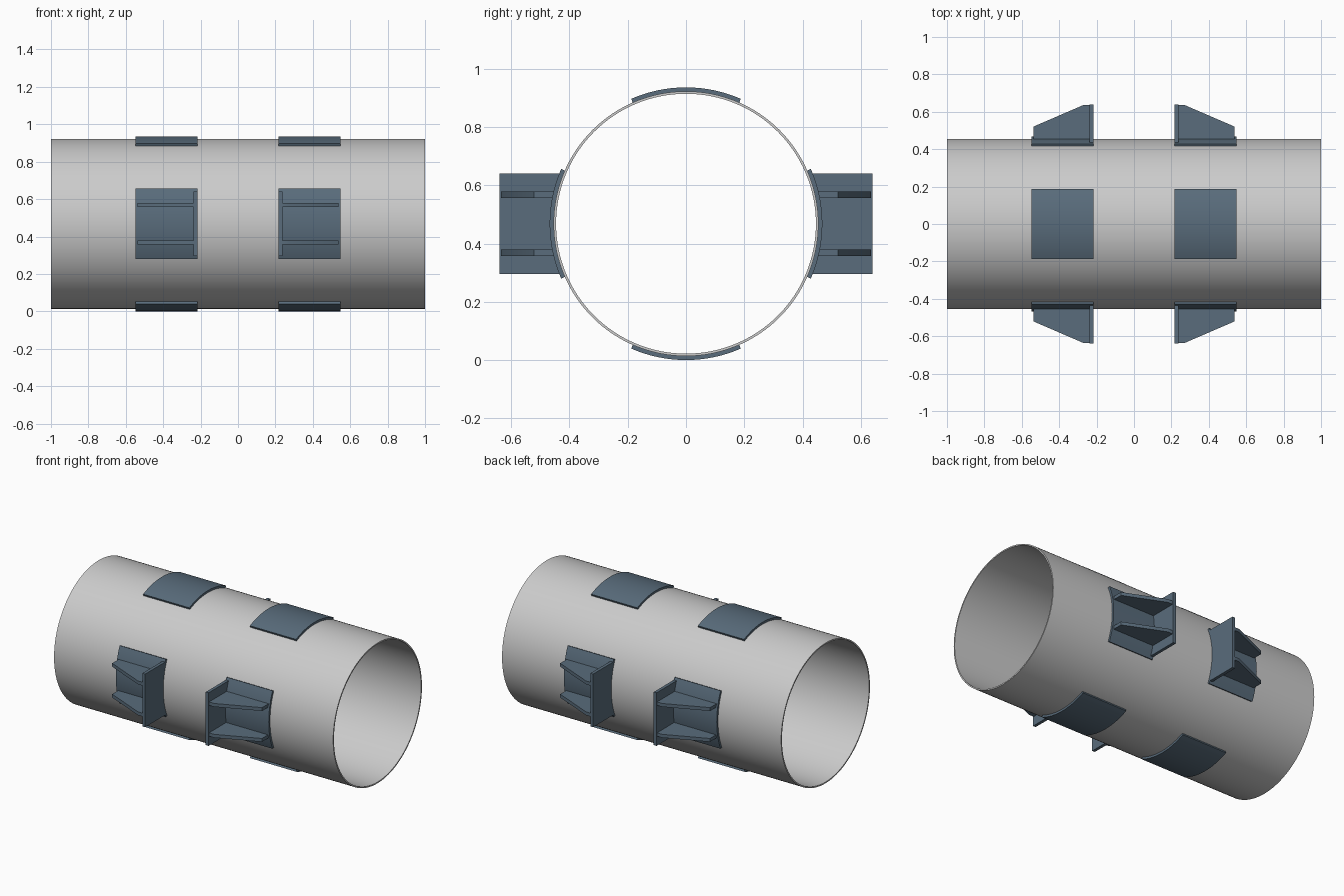
import bpy, bmesh
from math import sin, cos, sqrt, radians, pi
from mathutils import Vector

if "Cube" in bpy.data.objects:
    bpy.data.objects.remove(bpy.data.objects["Cube"])

AXIS_Z = 0.468            # height of the pipe axis; parts are modelled around it
R_PIPE, R_BORE, R_PAD = 0.4545, 0.446, 0.468
X_IN, X_OUT = 0.217, 0.548

steel = bpy.data.materials.new("blue_steel")
steel.diffuse_color = (0.10, 0.15, 0.20, 1)
steel.use_nodes = True
steel.node_tree.nodes["Principled BSDF"].inputs["Base Color"].default_value = steel.diffuse_color


def prism(name, outline, offset, mirror=(False, False, False), material=steel):
    """Extrude a planar outline by offset and mirror it about the pipe axis."""
    bm = bmesh.new()
    face = bm.faces.new([bm.verts.new(p) for p in outline])
    ext = bmesh.ops.extrude_face_region(bm, geom=[face], use_keep_orig=True)
    verts = [g for g in ext["geom"] if isinstance(g, bmesh.types.BMVert)]
    bmesh.ops.translate(bm, verts=verts, vec=Vector(offset))
    return finish(name, bm, mirror, material)


def finish(name, bm, mirror=(False, False, False), material=None):
    bmesh.ops.recalc_face_normals(bm, faces=bm.faces)
    mesh = bpy.data.meshes.new(name)
    bm.to_mesh(mesh)
    bm.free()
    obj = bpy.data.objects.new(name, mesh)
    bpy.context.collection.objects.link(obj)
    obj.location.z = AXIS_Z
    if material:
        mesh.materials.append(material)
    if any(mirror):
        mod = obj.modifiers.new("mirror", 'MIRROR')
        mod.use_axis = mirror
        mod.use_mirror_merge = False
    bpy.ops.object.select_all(action='DESELECT')
    obj.select_set(True)
    bpy.context.view_layer.objects.active = obj
    bpy.ops.object.shade_smooth_by_angle(angle=radians(30))
    return obj


def arc(radius, mid, half, steps=16):
    """Points on a circle around the pipe axis, in the plane x = X_IN."""
    angles = [mid - half + 2 * half * i / steps for i in range(steps + 1)]
    return [(X_IN, radius * cos(a), radius * sin(a)) for a in angles]


# Open pipe with a thin wall
bm = bmesh.new()
N = 128
loops = [[bm.verts.new((x, r * cos(2 * pi * i / N), r * sin(2 * pi * i / N))) for i in range(N)]
         for x, r in ((-1, R_PIPE), (1, R_PIPE), (1, R_BORE), (-1, R_BORE))]
for k in range(4):
    a, b = loops[k], loops[(k + 1) % 4]
    for i in range(N):
        j = (i + 1) % N
        bm.faces.new((a[i], a[j], b[j], b[i]))
finish("pipe", bm)

# Curved pads: top/bottom and both sides
HALF = radians(23.7)
length = (X_OUT - X_IN, 0, 0)
for name, mid, mirror in (("top_bottom_pads", pi / 2, (True, False, True)),
                          ("side_pads", 0, (True, True, False))):
    outline = arc(R_PAD, mid, HALF) + arc(R_PIPE - 0.0005, mid, HALF)[::-1]
    prism(name, outline, length, mirror)

# Upright lug plates, inner edge following the pad
h, r = 0.172, R_PAD - 0.003
edge = [(X_IN, sqrt(r * r - z * z), z) for z in (h - 2 * h * i / 16 for i in range(17))]
prism("lug_plates", edge + [(X_IN, 0.64, -h), (X_IN, 0.64, h)], (0.02, 0, 0), (True, True, False))

# Tapered gusset ribs behind each plate
t = 0.022
profile = [(0.236, 0.447), (0.236, 0.635), (0.273, 0.635), (0.537, 0.521), (0.537, 0.447)]
prism("gusset_ribs", [(x, y, 0.1 - t / 2) for x, y in profile], (0, 0, t), (True, True, True))
